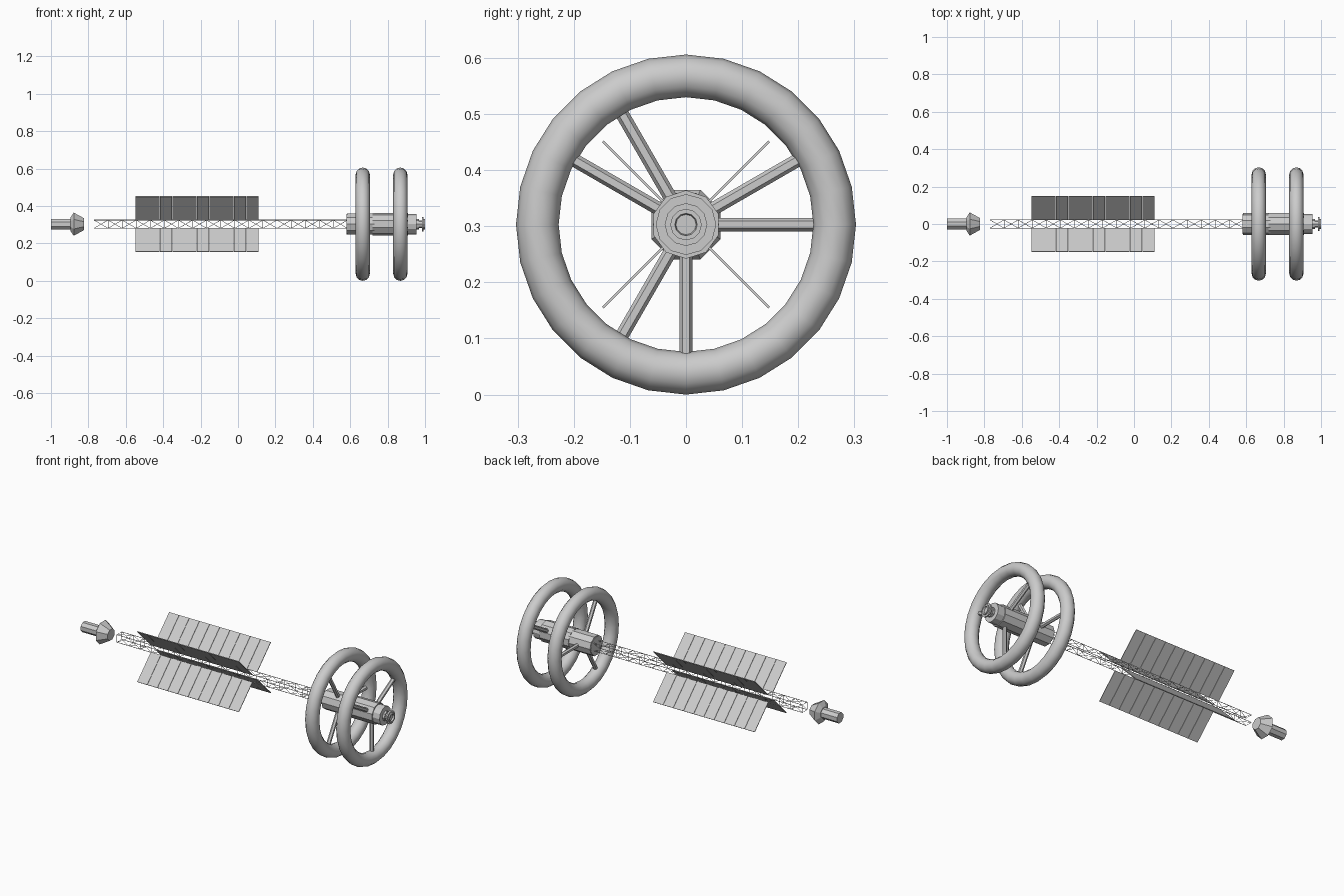
import bpy, bmesh
from math import sin, cos, pi, radians
from mathutils import Vector, Matrix

if "Cube" in bpy.data.objects:
    bpy.data.objects.remove(bpy.data.objects["Cube"])

ZC = 0.303  # height of the long axis


def finish(name, bm, smooth=None):
    bmesh.ops.recalc_face_normals(bm, faces=bm.faces)
    me = bpy.data.meshes.new(name)
    bm.to_mesh(me)
    bm.free()
    ob = bpy.data.objects.new(name, me)
    bpy.context.collection.objects.link(ob)
    ob.location.z = ZC
    if smooth:
        bpy.ops.object.select_all(action='DESELECT')
        ob.select_set(True)
        bpy.context.view_layer.objects.active = ob
        bpy.ops.object.shade_smooth_by_angle(angle=radians(smooth))
    return ob


def lathe(name, profile, n, turn=0.0):
    """Revolve (x, radius) points about the x axis, with capped ends."""
    bm = bmesh.new()
    rings = [[bm.verts.new((x, r * cos(2 * pi * i / n + turn), r * sin(2 * pi * i / n + turn)))
              for i in range(n)] for x, r in profile]
    for a, b in zip(rings, rings[1:]):
        for i in range(n):
            j = (i + 1) % n
            bm.faces.new((a[i], a[j], b[j], b[i]))
    bm.faces.new(rings[0])
    bm.faces.new(rings[-1])
    return finish(name, bm)


def strut(bm, p, q, r, n=4):
    p, q = Vector(p), Vector(q)
    d = q - p
    m = Matrix.Translation((p + q) / 2) @ d.to_track_quat('Z', 'Y').to_matrix().to_4x4()
    bmesh.ops.create_cone(bm, cap_ends=True, segments=n, radius1=r, radius2=r,
                          depth=d.length, matrix=m)


# Engine and its flared shield
lathe("engine", [(-1.0, 0.031), (-0.86, 0.031)], 8, pi / 8)
lathe("engine_shield", [(-0.895, 0.04), (-0.878, 0.067), (-0.823, 0.034)], 8, pi / 8)

# Lattice truss
H, X0, X1, BAYS = 0.022, -0.77, 0.585, 18
corners = [(-H, -H), (H, -H), (H, H), (-H, H)]
step = (X1 - X0) / BAYS
bm = bmesh.new()
for k, c in enumerate(corners):
    d = corners[(k + 1) % 4]
    strut(bm, (X0, *c), (X1, *c), 0.0018)
    for i in range(BAYS + 1):
        x = X0 + i * step
        strut(bm, (x, *c), (x, *d), 0.0012)
        if i < BAYS:
            a, b = (c, d) if i % 2 else (d, c)
            strut(bm, (x, *a), (x + step, *b), 0.0012)
finish("truss", bm)

# Four diagonal radiator panels, ten segments each
P0, P1, SEG = -0.55, 0.11, 10
inner, outer = 0.022 * 2 ** 0.5, 0.148 * 2 ** 0.5
w = (P1 - P0) / SEG
for k in range(4):
    bm = bmesh.new()
    for i in range(SEG):
        m = (Matrix.Rotation(pi / 4 + k * pi / 2, 4, 'X')
             @ Matrix.Translation((P0 + (i + 0.5) * w, (inner + outer) / 2, 0))
             @ Matrix.Diagonal((w - 0.0015, outer - inner, 0.004, 1)))
        bmesh.ops.create_cube(bm, size=1, matrix=m)
    finish("radiator_panel_%d" % (k + 1), bm)

# Central hub with raised drum sections
lathe("hub_core", [(0.58, 0.054), (0.955, 0.054)], 12)
lathe("hub_rear_drum", [(0.582, 0.059), (0.73, 0.059)], 10)
lathe("hub_front_drum", [(0.72, 0.061), (0.91, 0.061)], 10, pi / 10)

# Docking port at the nose
lathe("docking_neck", [(0.95, 0.028), (0.968, 0.028), (0.968, 0.02), (0.985, 0.02)], 8)
lathe("docking_flange", [(0.984, 0.038), (0.993, 0.038), (0.993, 0.028), (1.0, 0.028),
                         (1.0, 0.02), (0.99, 0.018)], 12)

# Two habitat rings with three spokes each
for name, x, start in (("rear", 0.667, 0), ("front", 0.868, 30)):
    bm = bmesh.new()
    N, M, R, r = 28, 12, 0.265, 0.038
    grid = [[bm.verts.new((x + r * sin(2 * pi * j / M),
                           (R + r * cos(2 * pi * j / M)) * cos(2 * pi * i / N),
                           (R + r * cos(2 * pi * j / M)) * sin(2 * pi * i / N)))
             for j in range(M)] for i in range(N)]
    for i in range(N):
        for j in range(M):
            bm.faces.new((grid[i][j], grid[(i + 1) % N][j],
                          grid[(i + 1) % N][(j + 1) % M], grid[i][(j + 1) % M]))
    finish(name + "_habitat_ring", bm, 45)
    bm = bmesh.new()
    for k in range(3):
        a = radians(start + 120 * k)
        strut(bm, (x, 0.04 * cos(a), 0.04 * sin(a)), (x, 0.24 * cos(a), 0.24 * sin(a)), 0.012, 6)
    finish(name + "_ring_spokes", bm)
